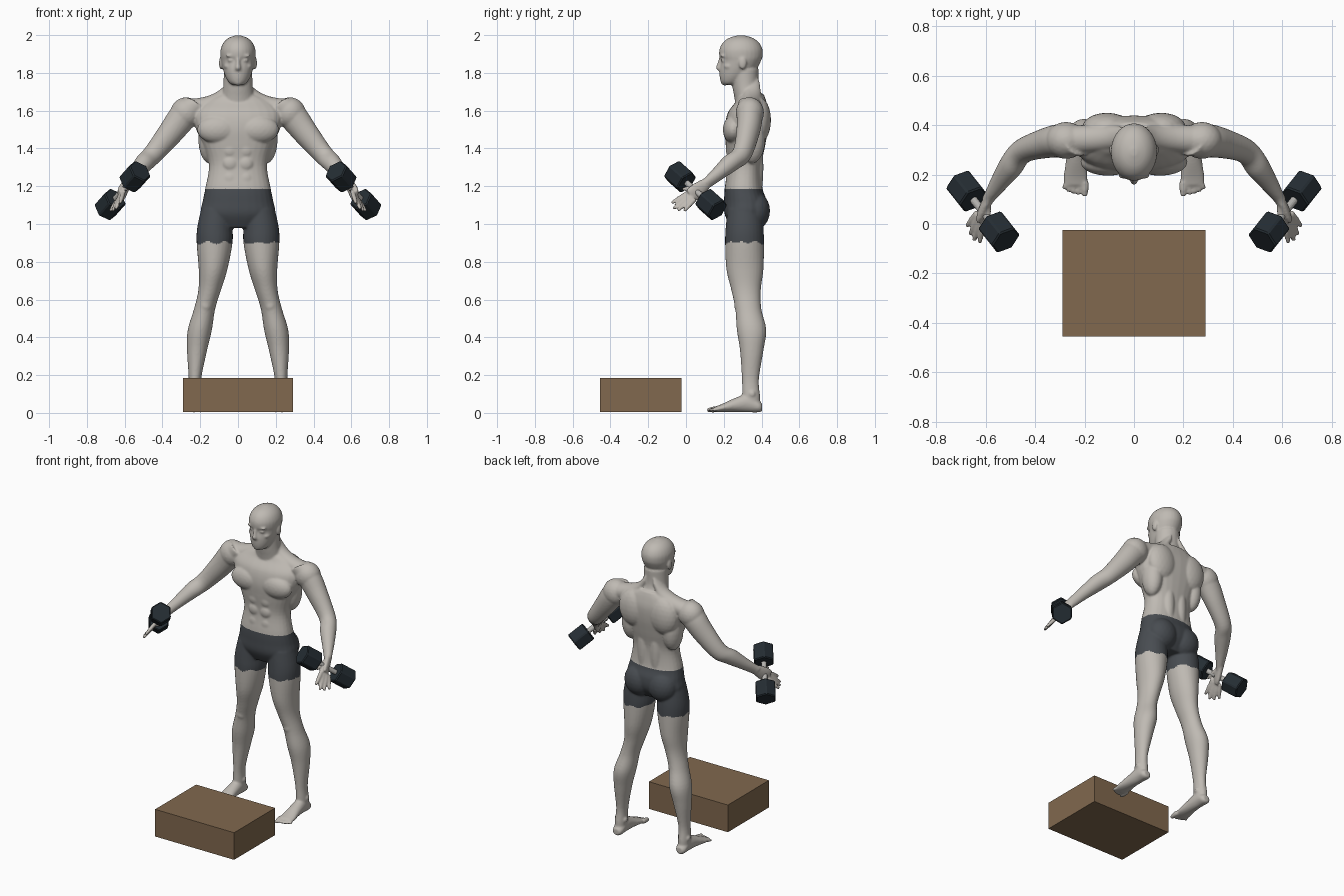
import bpy, bmesh, math
from mathutils import Vector, Matrix

if "Cube" in bpy.data.objects:
    bpy.data.objects.remove(bpy.data.objects["Cube"])


def material(name, rgb):
    m = bpy.data.materials.new(name)
    m.use_nodes = True
    m.diffuse_color = (*rgb, 1)
    m.node_tree.nodes["Principled BSDF"].inputs["Base Color"].default_value = (*rgb, 1)
    return m


skin = material("warm grey skin", (.52, .49, .45))
cloth = material("dark grey cloth", (.065, .073, .083))
iron = material("dark iron", (.018, .026, .033))
steel = material("pale steel", (.45, .44, .42))
wood = material("brown wood", (.22, .14, .077))


def finish(bm, name, mats):
    bmesh.ops.recalc_face_normals(bm, faces=bm.faces)
    me = bpy.data.meshes.new(name)
    bm.to_mesh(me)
    bm.free()
    ob = bpy.data.objects.new(name, me)
    bpy.context.collection.objects.link(ob)
    for m in mats:
        me.materials.append(m)
    return ob


def spline(a, b, c, d, t):
    return [.5 * (2*q + (r-p)*t + (2*p-5*q+4*r-s)*t*t + (3*q-p-3*r+s)*t**3)
            for p, q, r, s in zip(a, b, c, d)]


def tube(bm, stations, u=(1, 0, 0), v=(0, 1, 0), power=2, side=1, steps=5, n=28):
    """Smooth loft through (x, y, z, half width, half depth) stations."""
    u, v = Vector(u), Vector(v)
    last = len(stations) - 1
    rows = [spline(stations[max(i-1, 0)], stations[i], stations[i+1],
                   stations[min(i+2, last)], k/steps)
            for i in range(last) for k in range(steps)] + [stations[-1]]
    rings = []
    for x, y, z, a, b in rows:
        ring = []
        for k in range(n):
            t = math.tau * k / n
            c, s = math.cos(t), math.sin(t)
            p = Vector((x, y, z))
            p += u * a * math.copysign(abs(c)**(2/power), c)
            p += v * b * math.copysign(abs(s)**(2/power), s)
            ring.append(bm.verts.new((p.x*side, p.y, p.z)))
        rings.append(ring)
    for r, q in zip(rings, rings[1:]):
        for k in range(n):
            bm.faces.new((r[k], r[(k+1) % n], q[(k+1) % n], q[k]))
    bm.faces.new(rings[0])
    bm.faces.new(rings[-1])


def ball(bm, c, r, side=1):
    m = Matrix.Translation((c[0]*side, c[1], c[2])) @ Matrix.Diagonal((*r, 1))
    bmesh.ops.create_icosphere(bm, subdivisions=3, radius=1, matrix=m)


def limb(bm, stations, side):
    """Loft whose rings face along the line from first to last station."""
    d = (Vector(stations[-1][:3]) - Vector(stations[0][:3])).normalized()
    u = d.cross((0, 0, 1)).normalized()
    tube(bm, stations, u, d.cross(u), side=side)


def digit(bm, a, b, r, side):
    a, b = Vector(a), Vector(b)
    limb(bm, [(*a, r, r), (*a.lerp(b, .55), r, r), (*b, r*.75, r*.75)], side)
    ball(bm, b, (r*.8,)*3, side)


body = bmesh.new()
# Torso and neck
tube(body, [(0, .31, .98, .13, .07), (0, .315, 1.05, .195, .11), (0, .315, 1.12, .187, .113),
            (0, .305, 1.19, .173, .1), (0, .31, 1.31, .154, .09), (0, .315, 1.42, .185, .105),
            (0, .32, 1.51, .225, .115), (0, .33, 1.59, .235, .108), (0, .345, 1.65, .18, .08),
            (0, .345, 1.69, .09, .065)], power=2.3)
tube(body, [(0, .345, 1.6, .1, .08), (0, .33, 1.67, .088, .074),
            (0, .315, 1.73, .078, .07), (0, .31, 1.82, .075, .075)])
# Head, nose and mouth
tube(body, [(0, .228, 1.737, .03, .03), (0, .238, 1.75, .048, .053), (0, .255, 1.78, .066, .077),
            (0, .275, 1.82, .08, .098), (0, .291, 1.865, .09, .107), (0, .291, 1.89, .093, .115),
            (0, .291, 1.925, .092, .114), (0, .291, 1.96, .077, .096),
            (0, .291, 1.985, .05, .063), (0, .291, 1.999, .012, .015)])
tube(body, [(0, .188, 1.885, .01, .012), (0, .18, 1.85, .011, .014),
            (0, .175, 1.825, .015, .017), (0, .185, 1.808, .012, .01)])
ball(body, (0, .19, 1.792), (.026, .014, .008))
ball(body, (0, .193, 1.778), (.023, .014, .008))
ball(body, (0, .205, 1.75), (.027, .02, .017))

for s in (1, -1):
    # Face details
    ball(body, (.036, .2, 1.866), (.018, .014, .01), s)
    ball(body, (.038, .195, 1.89), (.028, .014, .008), s)
    ball(body, (.05, .23, 1.835), (.025, .03, .018), s)
    ball(body, (.014, .187, 1.818), (.01, .013, .009), s)
    ball(body, (.09, .3, 1.852), (.011, .021, .034), s)
    # Trunk muscles
    tube(body, [(.03, .35, 1.75, .04, .04), (.09, .35, 1.665, .05, .05),
                (.17, .345, 1.625, .055, .05), (.27, .34, 1.6, .06, .06)],
         (0, 1, 0), (0, 0, 1), side=s)
    ball(body, (.105, .25, 1.5), (.112, .055, .075), s)
    ball(body, (.11, .39, 1.55), (.1, .06, .12), s)
    ball(body, (.15, .35, 1.45), (.06, .07, .13), s)
    ball(body, (.045, .37, 1.3), (.042, .04, .2), s)
    ball(body, (.085, .365, 1.07), (.097, .08, .1), s)
    for z in (1.24, 1.32, 1.39):
        ball(body, (.04, .236, z), (.042, .025, .042), s)
    # Leg
    tube(body, [(.11, .31, 1.08, .085, .09), (.122, .31, .98, .094, .1), (.124, .31, .9, .095, .103),
                (.132, .312, .76, .076, .098), (.15, .318, .65, .06, .078), (.177, .33, .55, .056, .069),
                (.202, .347, .44, .064, .078), (.217, .348, .33, .053, .062), (.228, .341, .18, .033, .045),
                (.232, .345, .09, .035, .047), (.232, .35, .03, .033, .042)], side=s)
    ball(body, (.172, .285, .57), (.033, .03, .04), s)
    for x in (.2, .262):
        ball(body, (x, .35, .1), (.012, .018, .018), s)
    # Foot and toes
    tube(body, [(.232, .403, .03, .02, .02), (.232, .385, .034, .034, .031), (.232, .33, .052, .037, .049),
                (.234, .26, .042, .041, .037), (.236, .19, .026, .049, .021),
                (.236, .155, .02, .047, .014)], v=(0, 0, 1), side=s)
    for i, x in enumerate((.199, .222, .24, .256, .271)):
        r = .016 if i == 0 else .0105
        digit(body, (x, .17, .021), (x + .003*i, .122 + .003*i*i/2, .015), r, s)
    # Shoulder and arm
    ball(body, (.275, .338, 1.588), (.083, .075, .083), s)
    limb(body, [(.23, .34, 1.62, .07, .07), (.29, .337, 1.57, .072, .077), (.36, .325, 1.48, .062, .068),
                (.45, .295, 1.37, .05, .054), (.495, .24, 1.325, .052, .05), (.545, .17, 1.265, .039, .038),
                (.583, .112, 1.217, .026, .031), (.592, .098, 1.206, .025, .03)], s)
    # Palm, fingers and thumb
    limb(body, [(.583, .115, 1.22, .022, .028), (.6, .08, 1.193, .02, .038),
                (.615, .045, 1.165, .018, .043), (.624, .022, 1.148, .013, .038)], s)
    for a, b in (((.606, .018, 1.17), (.623, -.07, 1.115)), ((.616, .02, 1.152), (.645, -.062, 1.085)),
                 ((.627, .03, 1.14), (.661, -.038, 1.076)), ((.634, .047, 1.132), (.673, -.005, 1.074)),
                 ((.59, .075, 1.205), (.592, -.012, 1.185))):
        digit(body, a, b, .0125, s)

# Fuse all parts into one smooth skin
body = finish(body, "body", [skin, cloth])
mod = body.modifiers.new("fuse", "REMESH")
mod.mode, mod.voxel_size = "VOXEL", .006
mod = body.modifiers.new("soften", "SMOOTH")
mod.factor, mod.iterations = .5, 6
bpy.context.view_layer.update()
graph = bpy.context.evaluated_depsgraph_get()
mesh = bpy.data.meshes.new_from_object(body.evaluated_get(graph))
body.modifiers.clear()
body.data = mesh
mesh.materials.clear()
for m in (skin, cloth):
    mesh.materials.append(m)
# Shorts with a wavy hem
for p in mesh.polygons:
    c = p.center
    hem = .9 + .006 * math.sin(c.x * 70) + .004 * math.sin(c.y * 90)
    p.material_index = int(abs(c.x) < .3 and hem < c.z < 1.187)
    p.use_smooth = True


def rod(bm, a, b, r, sides):
    a, b = Vector(a), Vector(b)
    turn = (b - a).to_track_quat("Z", "Y").to_matrix().to_4x4()
    bmesh.ops.create_cone(bm, cap_ends=True, segments=sides, radius1=r, radius2=r,
                          depth=(b - a).length, matrix=Matrix.Translation((a + b)/2) @ turn)


# Dumbbells
for s, label in ((1, "left"), (-1, "right")):
    front, back = Vector((.546*s, -.032, 1.25)), Vector((.677*s, .133, 1.103))
    d = (back - front).normalized() * .056
    heads = bmesh.new()
    for c in (front, back):
        rod(heads, c - d, c + d, .067, 6)
    weights = finish(heads, label + "_dumbbell_heads", [iron])
    bevel = weights.modifiers.new("edge", "BEVEL")
    bevel.width, bevel.segments = .006, 1
    grip = bmesh.new()
    rod(grip, front, back, .016, 16)
    finish(grip, label + "_dumbbell_handle", [steel])

# Step box
box = bmesh.new()
bmesh.ops.create_cube(box, size=1, matrix=Matrix.Translation((0, -.24, .095))
                      @ Matrix.Diagonal((.58, .43, .18, 1)))
finish(box, "step_box", [wood])
